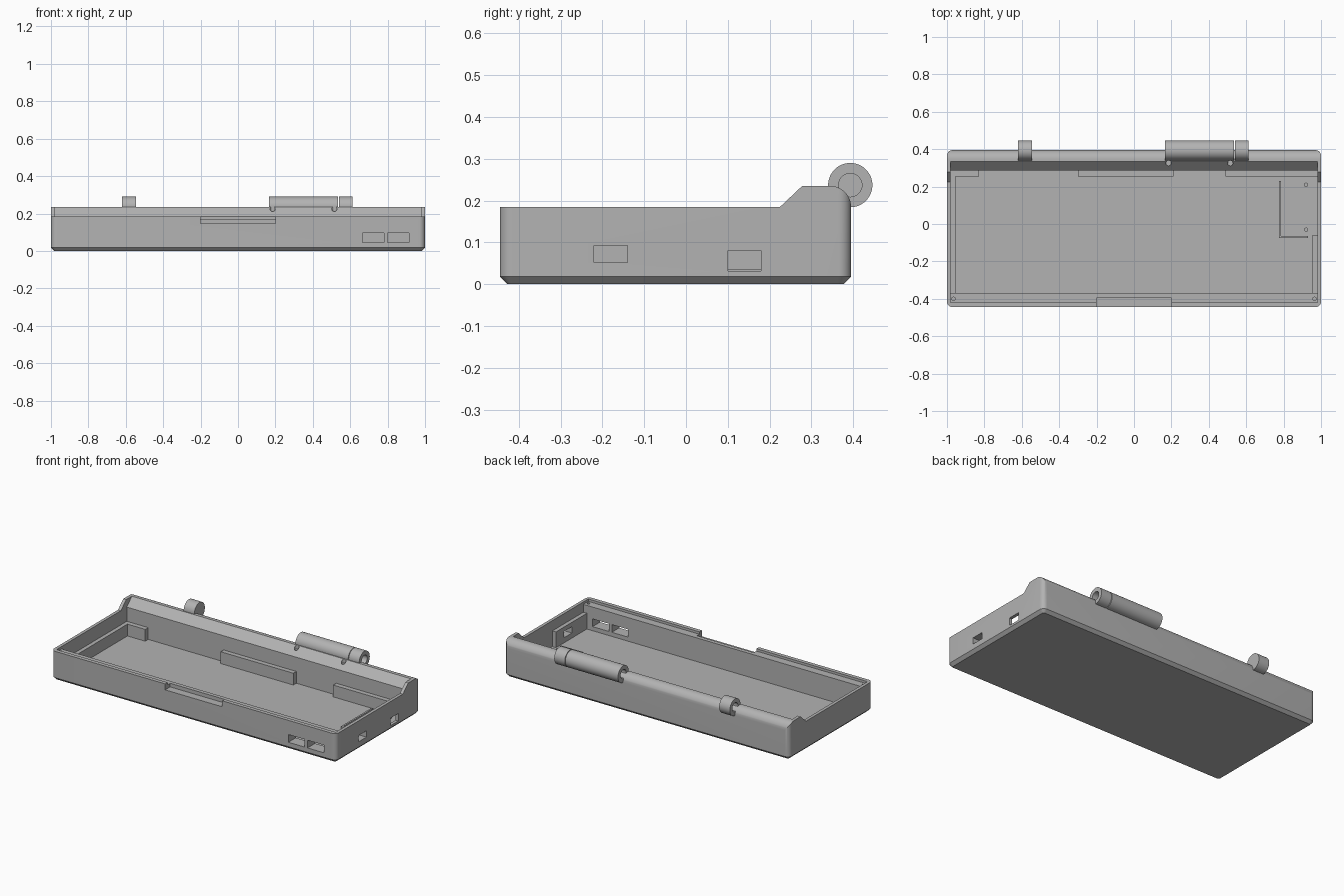
import bpy, bmesh
from math import sin, cos, pi, radians
from mathutils import Matrix

old = bpy.data.objects.get("Cube")
if old:
    bpy.data.objects.remove(old, do_unlink=True)

GRAY = (0.45, 0.45, 0.45, 1)
mat = bpy.data.materials.new("plain gray")
mat.use_nodes = True
mat.diffuse_color = GRAY
mat.node_tree.nodes["Principled BSDF"].inputs["Base Color"].default_value = GRAY


def make(name, bm):
    bmesh.ops.recalc_face_normals(bm, faces=bm.faces)
    me = bpy.data.meshes.new(name)
    bm.to_mesh(me)
    bm.free()
    me.materials.append(mat)
    ob = bpy.data.objects.new(name, me)
    bpy.context.collection.objects.link(ob)
    return ob


def activate(ob):
    bpy.ops.object.select_all(action='DESELECT')
    ob.select_set(True)
    bpy.context.view_layer.objects.active = ob


def box(name, x0, x1, y0, y1, z0, z1):
    return prism(name, x0, x1, [(y0, z0), (y1, z0), (y1, z1), (y0, z1)])


def prism(name, x0, x1, profile):
    """Extrude a y-z profile along x."""
    bm = bmesh.new()
    face = bm.faces.new([bm.verts.new((x0, y, z)) for y, z in profile])
    ext = bmesh.ops.extrude_face_region(bm, geom=[face])["geom"]
    bmesh.ops.translate(bm, vec=(x1 - x0, 0, 0),
                        verts=[v for v in ext if isinstance(v, bmesh.types.BMVert)])
    return make(name, bm)


def cylinder(name, r, x0, x1, y, z, axis='X', segs=48):
    """Cylinder along x from x0 to x1, or upright at x0 from z to z + x1."""
    bm = bmesh.new()
    depth = x1 - x0 if axis == 'X' else x1
    place = (Matrix.Translation(((x0 + x1) / 2, y, z)) @ Matrix.Rotation(pi / 2, 4, 'Y')
             if axis == 'X' else Matrix.Translation((x0, y, z + depth / 2)))
    bmesh.ops.create_cone(bm, cap_ends=True, segments=segs, radius1=r, radius2=r,
                          depth=depth, matrix=place)
    return make(name, bm)


def cut(ob, cutters):
    """Subtract each cutter from ob and discard it."""
    for c in cutters:
        c.hide_render = True
        activate(ob)
        mod = ob.modifiers.new("cut", 'BOOLEAN')
        mod.operation, mod.solver, mod.object = 'DIFFERENCE', 'EXACT', c
        bpy.ops.object.modifier_apply(modifier=mod.name)
        bpy.data.objects.remove(c, do_unlink=True)


# Case blank: rounded upright corners, chamfered underside
BACK, FRONT, RIM, TOP = 0.395, -0.445, 0.185, 0.235
case = box("case", -1, 1, FRONT, BACK, 0, TOP)
bm = bmesh.new()
bm.from_mesh(case.data)
upright = [e for e in bm.edges if abs(e.verts[0].co.z - e.verts[1].co.z) > 0.1]
bmesh.ops.bevel(bm, geom=upright, offset=0.03, segments=8, profile=0.5, affect='EDGES')
under = [e for e in bm.edges if all(v.co.z < 0.001 for v in e.verts)]
bmesh.ops.bevel(bm, geom=under, offset=0.018, segments=1, affect='EDGES')
bm.to_mesh(case.data)
bm.free()

# Rim height, tray cavity and rounded back edge
arc = [(0.345 + 0.05 * cos(a * pi / 24), RIM + 0.05 * sin(a * pi / 24)) for a in range(13)]
cut(case, [
    prism("rim_cutter", -1.1, 1.1, [(-0.6, RIM), (0.225, RIM), (0.278, TOP),
                                    (0.278, 0.3), (-0.6, 0.3)]),
    prism("tray_cutter", -0.98, 0.98, [(-0.42, 0.17), (-0.37, 0.17), (-0.37, 0.02),
                                       (0.285, 0.02), (0.285, RIM), (0.335, TOP),
                                       (0.335, 0.4), (-0.42, 0.4)]),
    prism("back_round_cutter", -1.1, 1.1, arc + [(0.345, 0.3), (0.5, 0.3), (0.5, RIM)]),
    box("latch_notch_cutter", -0.2, 0.2, -0.5, -0.395, 0.147, 0.3),
])


def side_ports():
    return [box("port_cutter", 0.9, 1.1, y, y + 0.08, z0, z1)
            for y, z0, z1 in ((-0.22, 0.052, 0.092), (0.10, 0.032, 0.08))]


# Connector openings, screw holes and hinge holes
cut(case, side_ports())
cut(case, [box("front_port_cutter", x, x + 0.115, -0.6, -0.3, 0.046, 0.095)
           for x in (0.665, 0.8)])
cut(case, [cylinder("screw_cutter", 0.01, x, 0.1, -0.4, 0.13, 'Z', 8)
           for x in (-0.965, 0.965)])
cut(case, [cylinder("pin_hole_cutter", 0.014, x, 0.1, 0.325, 0.208, 'Z', 20)
           for x in (0.185, 0.515)])

# Inner ledges along the side walls
parts = [case, box("left_ledge_of_tray", -0.985, -0.955, -0.375, 0.29, 0.015, 0.095)]
ledge = box("right_ledge_of_tray", 0.955, 0.985, -0.375, -0.06, 0.015, 0.12)
cut(ledge, side_ports())
parts.append(ledge)

# Support blocks along the back wall
for i, (x0, x1) in enumerate(((-0.96, -0.83), (-0.3, 0.21), (0.49, 0.985))):
    parts.append(box(f"support_block_{i + 1}", x0, x1, 0.255, 0.29, 0.015, 0.095))

# Low board rib and locating pegs
parts += [box("board_rib_long", 0.775, 0.786, -0.07, 0.23, 0.015, 0.035),
          box("board_rib_short", 0.775, 0.93, -0.075, -0.064, 0.015, 0.035)]
for i, y in enumerate((-0.03, 0.21)):
    parts.append(cylinder(f"board_peg_{i + 1}", 0.011, 0.92, 0.02, y, 0.015, 'Z', 20))

# Hinge barrels: long sleeve, end ring and blind knuckle
HY, HZ = 0.393, 0.237
for name, x0, x1, h0, h1 in (("hinge_sleeve", 0.165, 0.535, 0.1, 0.6),
                             ("hinge_ring", 0.539, 0.613, 0.5, 0.7),
                             ("hinge_knuckle", -0.62, -0.545, -0.7, -0.56)):
    barrel = cylinder(name, 0.053, x0, x1, HY, HZ)
    cut(barrel, [cylinder("bore_cutter", 0.028, h0, h1, HY, HZ, segs=32)])
    parts.append(barrel)

for ob in parts:
    activate(ob)
    bpy.ops.object.shade_smooth_by_angle(angle=radians(30))
